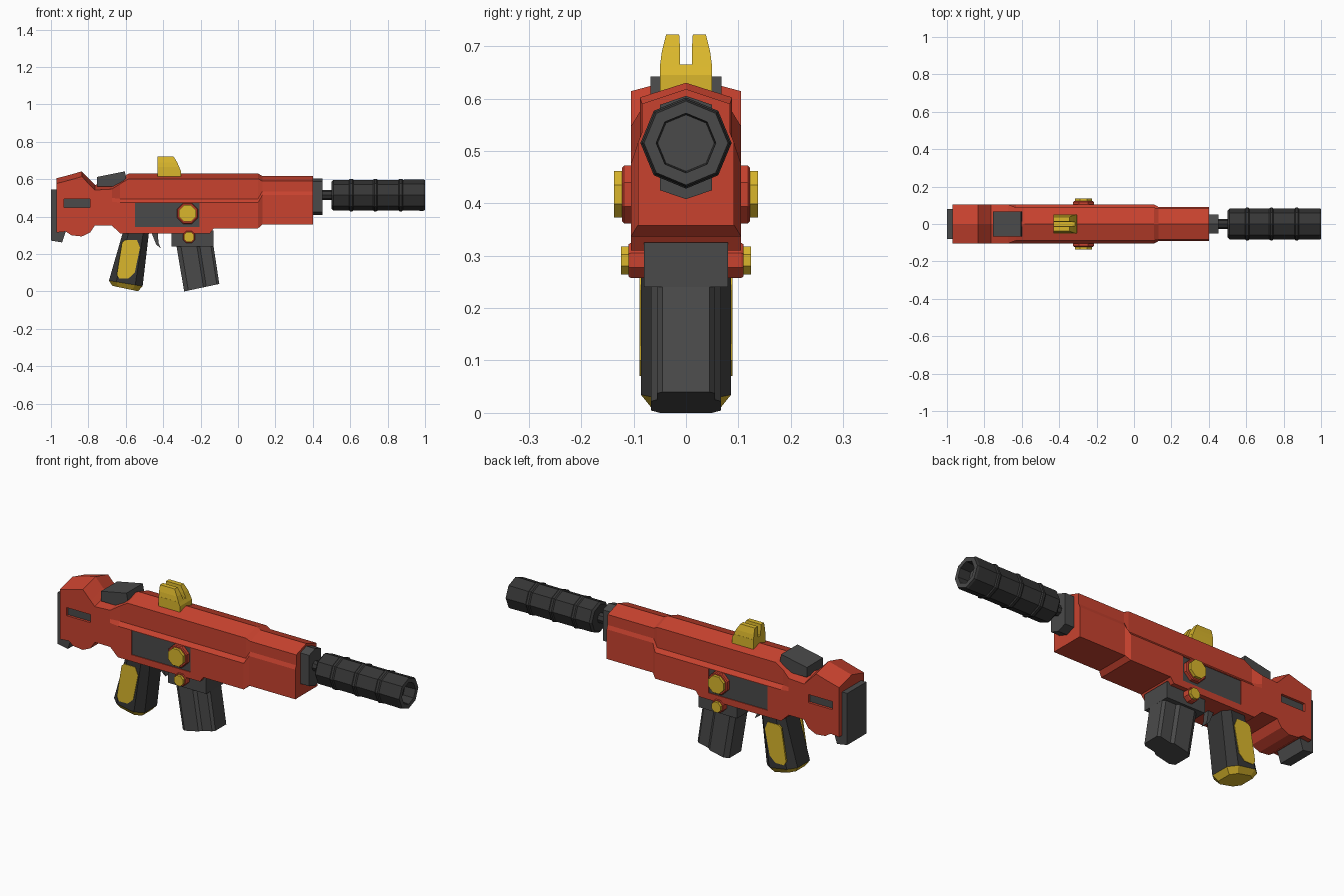
import bpy, bmesh, math
from mathutils import Vector

if "Cube" in bpy.data.objects:
    bpy.data.objects.remove(bpy.data.objects["Cube"])


def material(name, rgb):
    m = bpy.data.materials.new(name)
    m.diffuse_color = (*rgb, 1)
    m.use_nodes = True
    m.node_tree.nodes["Principled BSDF"].inputs["Base Color"].default_value = m.diffuse_color
    return m


RED = material("red paint", (0.58, 0.055, 0.028))
YELLOW = material("yellow paint", (0.70, 0.47, 0.025))
GREY = material("grey metal", (0.068, 0.068, 0.068))
DARK = material("dark grey rubber", (0.037, 0.037, 0.037))


def loft(name, loops, *mats):
    """Skin a list of closed loops with equal point counts and cap both ends."""
    n = len(loops[0])
    bm = bmesh.new()
    rows = [[bm.verts.new(p) for p in loop] for loop in loops]
    for a, b in zip(rows, rows[1:]):
        for i in range(n):
            j = (i + 1) % n
            bm.faces.new((a[i], a[j], b[j], b[i]))
    bm.faces.new(rows[0])
    bm.faces.new(rows[-1])
    bmesh.ops.recalc_face_normals(bm, faces=bm.faces)
    me = bpy.data.meshes.new(name)
    bm.to_mesh(me)
    bm.free()
    for m in mats:
        me.materials.append(m)
    ob = bpy.data.objects.new(name, me)
    bpy.context.collection.objects.link(ob)
    return ob


def prism(name, profile, y0, y1, mat):
    """Extrude an (x, z) profile along y."""
    return loft(name, [[(x, y, z) for x, z in profile] for y in (y0, y1)], mat)


def rect(x0, x1, z0, z1):
    return [(x0, z0), (x1, z0), (x1, z1), (x0, z1)]


def ring_x(x, r, z, n=8):
    return [(x, r * math.cos(i * math.tau / n), z + r * math.sin(i * math.tau / n))
            for i in range(n)]


def ring_y(x, y, z, r, n=8):
    t = math.pi / n
    return [(x + r * math.cos(t + i * math.tau / n), y, z + r * math.sin(t + i * math.tau / n))
            for i in range(n)]


# Red body and stock: x, ridge z, upper half width, step z, lower half width, bottom z
stations = [
    (-0.97, 0.605, 0.105, 0.50, 0.105, 0.315),
    (-0.92, 0.618, 0.105, 0.50, 0.105, 0.320),
    (-0.89, 0.626, 0.105, 0.50, 0.105, 0.300),
    (-0.835, 0.642, 0.105, 0.50, 0.105, 0.294),
    (-0.79, 0.595, 0.105, 0.50, 0.105, 0.315),
    (-0.765, 0.570, 0.105, 0.50, 0.105, 0.353),
    (-0.675, 0.575, 0.105, 0.50, 0.105, 0.353),
    (-0.63, 0.603, 0.088, 0.495, 0.105, 0.310),
    (-0.585, 0.630, 0.088, 0.495, 0.105, 0.310),
    (-0.15, 0.630, 0.088, 0.495, 0.105, 0.310),
    (-0.13, 0.630, 0.088, 0.495, 0.105, 0.337),
    (0.107, 0.630, 0.088, 0.495, 0.105, 0.337),
    (0.13, 0.618, 0.084, 0.535, 0.092, 0.358),
    (0.40, 0.618, 0.084, 0.535, 0.092, 0.358),
]
loops = []
for x, ridge, w1, step, w2, bottom in stations:
    half = [(w1, ridge - 0.028), (w1, step), (w2, step - 0.02), (w2, bottom)]
    sec = [(0, ridge)] + half + [(-y, z) for y, z in reversed(half)]
    loops.append([(x, y, z) for y, z in sec])
body = loft("body_and_stock", loops, RED)

# Recessed grey side panels and stock slots
for label, prof, depth in (("side_panel", rect(-0.55, -0.205, 0.345, 0.473), 0.006),
                           ("stock_slot", rect(-0.93, -0.79, 0.45, 0.493), 0.015)):
    for s, side in ((-1, "right"), (1, "left")):
        cutter = prism("cutter", prof, s * (0.105 - depth), s * 0.2, RED)
        mod = body.modifiers.new("recess", 'BOOLEAN')
        mod.operation = 'DIFFERENCE'
        mod.solver = 'EXACT'
        mod.object = cutter
        bpy.context.view_layer.objects.active = body
        bpy.ops.object.modifier_apply(modifier=mod.name)
        bpy.data.objects.remove(cutter)
        prism(f"{label}_{side}", prof, s * (0.105 - depth - 0.006),
              s * (0.105 - depth + 0.002), GREY)

# Butt pad and cheek block
prism("butt_pad", [(-1, 0.545), (-0.968, 0.545), (-0.968, 0.32), (-0.92, 0.325),
                   (-0.94, 0.262), (-1, 0.272)], -0.08, 0.08, GREY)
prism("cheek_block", [(-0.755, 0.612), (-0.605, 0.642), (-0.598, 0.605),
                      (-0.65, 0.56), (-0.755, 0.56)], -0.068, 0.068, GREY)

# Octagonal pins on both sides: red collar with a yellow head
for s, side in ((-1, "right"), (1, "left")):
    for label, x, z, r, y0, y1, y2 in (("large", -0.27, 0.417, 0.06, 0.09, 0.122, 0.137),
                                       ("small", -0.262, 0.291, 0.036, 0.07, 0.11, 0.124)):
        loft(f"{label}_pin_collar_{side}", [ring_y(x, s * y0, z, r),
             ring_y(x, s * (y1 - 0.004), z, r), ring_y(x, s * y1, z, r * 0.92)], RED)
        loft(f"{label}_pin_head_{side}", [ring_y(x, s * (y1 - 0.01), z, r * 0.8),
             ring_y(x, s * y2, z, r * 0.8)], YELLOW)

# Rear sight: base with two tapered prongs
prism("sight_base", [(-0.43, 0.6), (-0.43, 0.665), (-0.315, 0.665), (-0.305, 0.645),
                     (-0.305, 0.6)], -0.05, 0.05, YELLOW)
for s, side in ((-1, "right"), (1, "left")):
    levels = ((0.66, -0.312, 0.011, 0.05), (0.69, -0.325, 0.011, 0.046),
              (0.722, -0.345, 0.013, 0.038))
    loft(f"sight_prong_{side}", [[(-0.43, s * a, z), (x1, s * a, z), (x1, s * b, z),
         (-0.43, s * b, z)] for z, x1, a, b in levels], YELLOW)

# Muzzle collar, barrel and ribbed suppressor
collar = [(0, 0.605), (0.05, 0.588), (0.05, 0.425), (0, 0.408), (-0.05, 0.425), (-0.05, 0.588)]
loft("muzzle_collar", [[(x, y, z) for y, z in collar] for x in (0.39, 0.452)], GREY)
CZ = 0.515
loft("barrel", [ring_x(0.44, 0.027, CZ), ring_x(0.54, 0.027, CZ)], DARK)
profile = [(0.50, 0.072), (0.51, 0.082)]
for x in (0.605, 0.735, 0.87):
    profile += [(x - 0.012, 0.082), (x - 0.006, 0.087), (x + 0.006, 0.087), (x + 0.012, 0.082)]
profile += [(0.99, 0.084), (1.0, 0.08), (1.0, 0.057), (0.94, 0.054)]
supp = loft("suppressor", [ring_x(x, r, CZ) for x, r in profile], DARK, GREY)
for p in supp.data.polygons:
    if p.normal.x > 0.9:
        p.material_index = 1

# Magazine well and slanted magazine
prism("magazine_well", rect(-0.355, -0.13, 0.24, 0.325), -0.08, 0.08, GREY)
half = [(0, 0.05), (0.12, 0.067), (0.55, 0.067), (0.63, 0.055), (0.93, 0.055), (1, 0.045)]
sec = half + [(u, -y) for u, y in reversed(half)]
loft("magazine", [[a.lerp(b, u) + Vector((0, y, 0)) for u, y in sec] for a, b in (
    (Vector((-0.33, 0, 0.25)), Vector((-0.132, 0, 0.25))),
    (Vector((-0.288, 0, 0.0)), Vector((-0.10, 0, 0.04))))], GREY)

# Trigger
prism("trigger", [(-0.465, 0.32), (-0.43, 0.32), (-0.425, 0.26), (-0.414, 0.232),
                  (-0.437, 0.25)], -0.015, 0.015, GREY)


# Pistol grip: tilted octagonal sections with a yellow base
def grip_loop(x0, z0, x1, z1, w):
    a, b = Vector((x0, 0, z0)), Vector((x1, 0, z1))
    pts = [(0, 0.6), (0.22, 1), (0.78, 1), (1, 0.6)]
    pts += [(u, -v) for u, v in reversed(pts)]
    return [a.lerp(b, u) + Vector((0, v * w, 0)) for u, v in pts]


grip = loft("grip", [grip_loop(-0.61, 0.335, -0.475, 0.325, 0.086),
                     grip_loop(-0.69, 0.058, -0.51, 0.028, 0.086),
                     grip_loop(-0.672, 0.03, -0.535, 0.001, 0.064)], DARK, YELLOW)
for p in grip.data.polygons:
    if p.center.z < 0.06:
        p.material_index = 1

# Yellow grip side plates
plate = [(-0.62, 0.262), (-0.605, 0.275), (-0.54, 0.275), (-0.524, 0.235), (-0.552, 0.10),
         (-0.585, 0.07), (-0.635, 0.07), (-0.648, 0.09)]
for s, side in ((-1, "right"), (1, "left")):
    prism(f"grip_plate_{side}", plate, s * 0.08, s * 0.0885, YELLOW)
